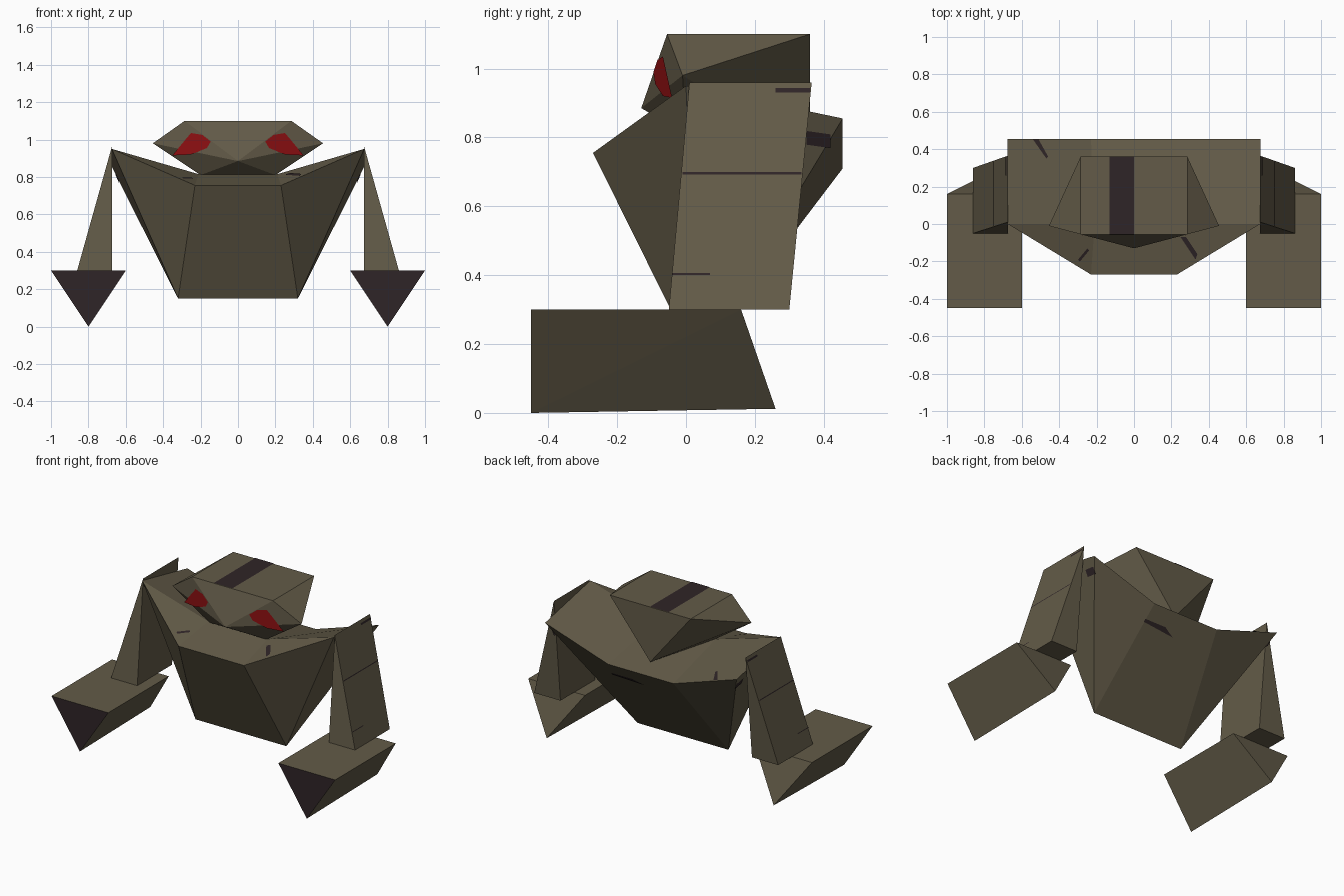
import bpy
import bmesh
from mathutils import Vector

cube = bpy.data.objects.get("Cube")
if cube:
    bpy.data.objects.remove(cube, do_unlink=True)


def material(name, rgb):
    m = bpy.data.materials.new(name)
    m.use_nodes = True
    m.diffuse_color = (*rgb, 1)
    m.node_tree.nodes["Principled BSDF"].inputs["Base Color"].default_value = (*rgb, 1)
    return m


OLIVE = material("olive_stone", (0.125, 0.105, 0.065))
DARK = material("dark_maroon", (0.028, 0.018, 0.02))
RED = material("eye_red", (0.27, 0.005, 0.006))


def finish(bm, name, *mats):
    mesh = bpy.data.meshes.new(name)
    bm.to_mesh(mesh)
    bm.free()
    for m in mats:
        mesh.materials.append(m)
    ob = bpy.data.objects.new(name, mesh)
    bpy.context.collection.objects.link(ob)
    return ob


def hull(name, points, front_dark=False):
    """Flat-faced convex solid around a few corner points."""
    bm = bmesh.new()
    for p in points:
        bm.verts.new(p)
    bmesh.ops.convex_hull(bm, input=bm.verts)
    bmesh.ops.dissolve_limit(bm, angle_limit=0.01, verts=bm.verts, edges=bm.edges)
    bmesh.ops.recalc_face_normals(bm, faces=bm.faces)
    for f in bm.faces:
        f.material_index = int(front_dark and f.normal.y < -0.9)
    return finish(bm, name, OLIVE, DARK)


def plate(name, outline, axis, sign, plane, mat):
    """Thin painted patch: a 2D outline dropped along an axis onto a plane."""
    a, b, c = map(Vector, plane)
    n = (b - a).cross(c - a).normalized()
    if n[axis] * sign < 0:
        n = -n
    bm = bmesh.new()
    verts = []
    for u, v in outline:
        p = Vector((u, v))
        p = Vector((*p[:axis], 0, *p[axis:]))
        p[axis] = a[axis] - sum(n[i] * (p[i] - a[i]) for i in range(3) if i != axis) / n[axis]
        verts.append(bm.verts.new(p + n * 0.003))
    face = bm.faces.new(verts)
    face.normal_update()
    if face.normal.dot(n) < 0:
        face.normal_flip()
    return finish(bm, name, mat)


# Torso: half of a wedge with a valley on top, mirrored across the middle
half = {
    "shoulder_front": (0.675, 0, 0.95), "shoulder_back": (0.675, 0.455, 0.855),
    "front": (0.23, -0.27, 0.755), "front_mid": (0, -0.27, 0.755),
    "ridge": (0.21, 0, 0.815), "ridge_mid": (0, 0, 0.815),
    "back": (0.23, 0.455, 0.71), "back_mid": (0, 0.455, 0.71),
    "keel": (0.32, 0.03, 0.15), "keel_mid": (0, 0.03, 0.15),
}
bm = bmesh.new()
v = {k: bm.verts.new(p) for k, p in half.items()}
for names in (
    "front_mid front ridge ridge_mid", "front shoulder_front ridge",
    "ridge shoulder_front shoulder_back back", "ridge_mid ridge back back_mid",
    "front_mid keel_mid keel front", "front keel shoulder_front",
    "shoulder_front keel shoulder_back", "shoulder_back keel back",
    "back keel keel_mid back_mid",
):
    bm.faces.new([v[k] for k in names.split()])
bmesh.ops.mirror(bm, geom=bm.verts[:] + bm.edges[:] + bm.faces[:], axis='X', merge_dist=0.001)
bmesh.ops.remove_doubles(bm, verts=bm.verts, dist=0.001)
bmesh.ops.recalc_face_normals(bm, faces=bm.faces)
finish(bm, "torso", OLIVE)

# Head: faceted wedge narrowing to the back of the neck
head = [(0, -0.13, 0.885), (0, 0.36, 0.75)]
for s in (1, -1):
    head += [(s * 0.285, -0.055, 1.1), (s * 0.285, 0.36, 1.1),
             (s * 0.455, -0.01, 0.98), (s * 0.2, 0, 0.81)]
hull("head", head)

# Stripe along the crown
plate("crown_stripe", [(-0.13, -0.055), (0, -0.055), (0, 0.36), (-0.13, 0.36)], 2, 1,
      [(0, 0, 1.1), (1, 0, 1.1), (0, 1, 1.1)], DARK)

eye = [(0.145, 0.99), (0.19, 1.025), (0.25, 1.035), (0.28, 1.0),
       (0.35, 0.915), (0.25, 0.92), (0.165, 0.955)]

for s, side in ((1, "left"), (-1, "right")):
    # Eyes on the slanted cheeks
    plate(side + "_eye", [(s * x, z) for x, z in eye], 1, -1,
          [(s * 0.285, -0.055, 1.1), (s * 0.455, -0.01, 0.98), (0, -0.13, 0.885)], RED)

    # Arms: wedges, sharp at the shoulder and wide at the wrist
    x0, x1 = s * 0.675, s * 0.86
    hull(side + "_arm", [(x0, 0.01, 0.96), (x0, 0.365, 0.96), (x0, -0.05, 0.3),
                         (x0, 0.3, 0.3), (x1, -0.05, 0.3), (x1, 0.3, 0.3)])
    arm_face = [(x0, 0, 0.96), (x0, 1, 0.96), (x1, 0, 0.3)]
    for i, (y0, y1, z, h) in enumerate(((-0.01, 0.335, 0.692, 0.006), (-0.04, 0.07, 0.4, 0.005),
                                        (0.26, 0.36, 0.93, 0.012))):
        plate(f"{side}_arm_scratch_{i}", [(y0, z), (y1, z), (y1, z + h), (y0, z + h)],
              0, s, arm_face, DARK)

    # Fists: three-sided prisms with dark front ends
    hull(side + "_fist", [(s * 0.6, -0.45, 0.3), (s, -0.45, 0.3), (s * 0.8, -0.45, 0),
                          (s * 0.6, 0.16, 0.3), (s, 0.16, 0.3), (s * 0.8, 0.26, 0.012)], True)

    # Dark chips on the sides of the torso, behind the arms
    plate(side + "_flank_chip", [(0.35, 0.82), (0.42, 0.81), (0.42, 0.77), (0.35, 0.78)], 0, s,
          [(s * x, y, z) for x, y, z in
           (half["shoulder_front"], half["shoulder_back"], half["keel"])], DARK)

# Streaks on the top and back of the torso
mirrored = lambda *keys: [(-half[k][0], *half[k][1:]) for k in keys]
plate("shoulder_streak", [(-0.54, 0.45), (-0.51, 0.45), (-0.46, 0.36), (-0.47, 0.35)], 2, 1,
      mirrored("ridge", "shoulder_back", "back"), DARK)
plate("right_chest_streak", [(-0.29, -0.2), (-0.24, -0.14), (-0.25, -0.13), (-0.3, -0.19)], 2, 1,
      mirrored("front", "shoulder_front", "ridge"), DARK)
plate("left_chest_streak", [(0.25, -0.07), (0.28, -0.07), (0.34, -0.16), (0.33, -0.19)], 2, 1,
      [half[k] for k in ("front", "shoulder_front", "ridge")], DARK)
plate("back_streak", [(0.03, 0.6), (0.25, 0.615), (0.25, 0.63), (0.1, 0.63)], 1, 1,
      [half[k] for k in ("back", "keel", "keel_mid")], DARK)
